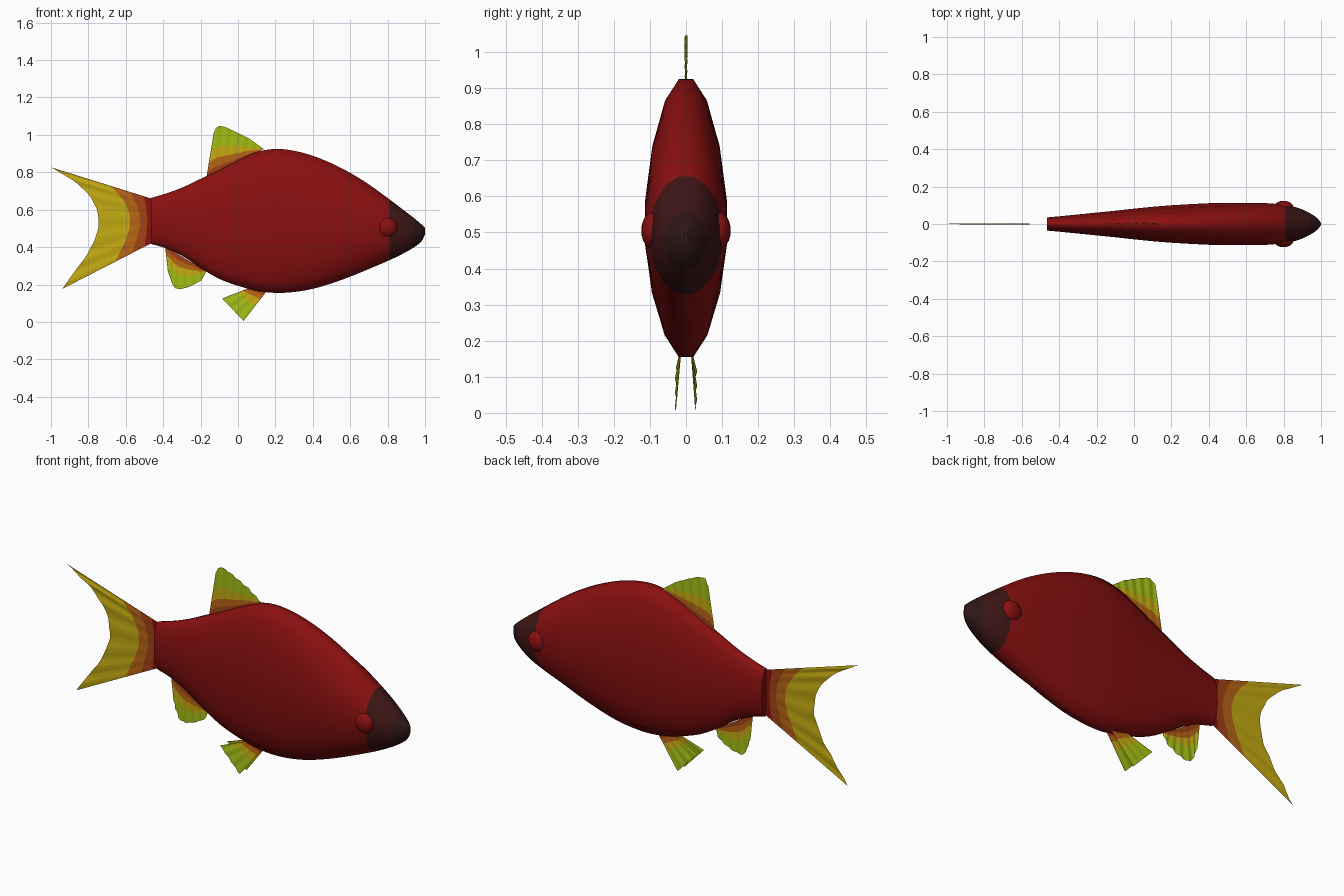
import bpy, bmesh, math
from mathutils import Vector

if "Cube" in bpy.data.objects:
    bpy.data.objects.remove(bpy.data.objects["Cube"])


def mat(name, rgb):
    m = bpy.data.materials.new(name)
    m.diffuse_color = (*rgb, 1)
    m.use_nodes = True
    m.node_tree.nodes["Principled BSDF"].inputs["Base Color"].default_value = m.diffuse_color
    return m


RED = mat("deep red", (0.25, 0.005, 0.005))
HEAD = mat("dark head", (0.05, 0.008, 0.008))
SNOUT = mat("dark snout", (0.028, 0.008, 0.008))
BROWN = mat("red brown", (0.36, 0.055, 0.007))
ORANGE = mat("brown orange", (0.47, 0.13, 0.007))
YELLOW = mat("fin yellow", (0.55, 0.40, 0.006))
GREEN = mat("fin green", (0.36, 0.50, 0.007))


def finish(bm, name, mats):
    bmesh.ops.recalc_face_normals(bm, faces=bm.faces)
    me = bpy.data.meshes.new(name)
    bm.to_mesh(me)
    bm.free()
    for m in mats:
        me.materials.append(m)
    ob = bpy.data.objects.new(name, me)
    bpy.context.collection.objects.link(ob)
    return ob


def spline(rows, steps):
    """Catmull-Rom curve through all rows."""
    p = [Vector(r) for r in rows]
    p = [2 * p[0] - p[1]] + p + [2 * p[-1] - p[-2]]
    out = []
    for i in range(1, len(p) - 2):
        a, b, c, d = p[i - 1:i + 3]
        for s in range(steps):
            t = s / steps
            out.append(0.5 * (2 * b + (c - a) * t + (2 * a - 5 * b + 4 * c - d) * t * t
                              + (3 * b - a - 3 * c + d) * t ** 3))
    return out + [p[-2]]


# Body: 16-sided oval rings given as x, top, bottom, half width
rings = [
    (-.465, .663, .417, .035), (-.38, .688, .392, .043), (-.29, .722, .348, .052),
    (-.2, .765, .288, .061), (-.1, .813, .23, .071), (0, .863, .193, .082),
    (.1, .908, .167, .092), (.2, .925, .155, .1), (.3, .915, .16, .106),
    (.4, .888, .177, .111), (.5, .848, .206, .113), (.6, .797, .242, .113),
    (.7, .735, .283, .112), (.81, .655, .33, .101), (.88, .602, .364, .085),
    (.94, .556, .398, .058), (.98, .522, .43, .031), (1.0, .502, .468, .005)]
bm = bmesh.new()
N = 16
K = math.cos(math.pi / N)
loops = []
for x, top, bot, w in spline(rings, 3):
    loop = []
    for k in range(N):
        a = 2 * math.pi * (k + .5) / N
        loop.append(bm.verts.new((x, w / K * math.cos(a),
                                  (top + bot) / 2 + (top - bot) / 2 / K * math.sin(a))))
    loops.append(loop)
for a, b in zip(loops, loops[1:]):
    for k in range(N):
        f = bm.faces.new((a[k], a[(k + 1) % N], b[(k + 1) % N], b[k]))
        f.smooth = True
        cx = f.calc_center_median().x
        f.material_index = 2 if cx > .94 else 1 if cx > .81 else 0
bm.faces.new(loops[0])
bm.faces.new(loops[-1]).material_index = 2
finish(bm, "body", [RED, HEAD, SNOUT])

# Eyes
for side, label in ((-1, "right"), (1, "left")):
    bm = bmesh.new()
    bmesh.ops.create_uvsphere(bm, u_segments=20, v_segments=12, radius=1)
    for v in bm.verts:
        v.co = (.80 + v.co.x * .052, side * .09 + v.co.y * .034, .505 + v.co.z * .052)
    for f in bm.faces:
        f.smooth = True
    finish(bm, label + "_eye", [RED])


def resample(pts, n):
    pts = [Vector(p) for p in pts]
    d = [0]
    for a, b in zip(pts, pts[1:]):
        d.append(d[-1] + (b - a).length)
    out = []
    for i in range(n + 1):
        s = d[-1] * i / n
        j = max(k for k in range(len(pts) - 1) if d[k] <= s + 1e-9)
        out.append(pts[j].lerp(pts[j + 1], min(1, (s - d[j]) / (d[j + 1] - d[j]))))
    return out


def fin(name, base, tip, levels, mats, y0=0, y1=0, n=24, ripple=.004):
    """Thin rippled sheet from base line to tip line, colour bands along the rays."""
    bm = bmesh.new()
    B, T = resample(base, n), resample(tip, n)
    grid = []
    for t in levels:
        row = []
        for i in range(n + 1):
            p = B[i].lerp(T[i], t)
            y = y0 + (y1 - y0) * t + ripple * t * math.sin(i * math.pi / 2)
            row.append(bm.verts.new((p.x, y, p.y)))
        grid.append(row)
    for j in range(len(levels) - 1):
        for i in range(n):
            f = bm.faces.new((grid[j][i], grid[j][i + 1], grid[j + 1][i + 1], grid[j + 1][i]))
            f.material_index = j
            f.smooth = True
    return finish(bm, name, mats)


# Tail fin
fin("tail_fin", [(-.465, .66), (-.465, .42)],
    [(-1, .827), (-.87, .75), (-.79, .674), (-.75, .594), (-.743, .513),
     (-.765, .44), (-.81, .353), (-.876, .267), (-.94, .176)],
    [0, .07, .21, .4, 1], [RED, BROWN, ORANGE, YELLOW])

# Dorsal and anal fins
bands = [BROWN, ORANGE, YELLOW, GREEN]
fin("dorsal_fin", [(-.17, .765), (-.05, .825), (.05, .882), (.135, .922)],
    [(-.13, 1.01), (-.118, 1.037), (-.1, 1.048), (-.07, 1.043), (-.02, 1.02),
     (.06, .98), (.135, .926)],
    [0, .16, .34, .58, 1], bands)
fin("anal_fin", [(-.39, .405), (-.28, .337), (-.17, .272)],
    [(-.375, .27), (-.35, .2), (-.335, .18), (-.31, .175), (-.26, .187),
     (-.195, .222), (-.17, .268)],
    [0, .16, .34, .58, 1], bands)

# Pelvic fin pair
for side, label in ((-1, "right"), (1, "left")):
    fin(label + "_pelvic_fin", [(.06, .182), (.15, .16)], [(-.085, .125), (.03, .005)],
        [0, .1, .25, .48, 1], bands, side * .014, side * .028, n=12, ripple=.003)
